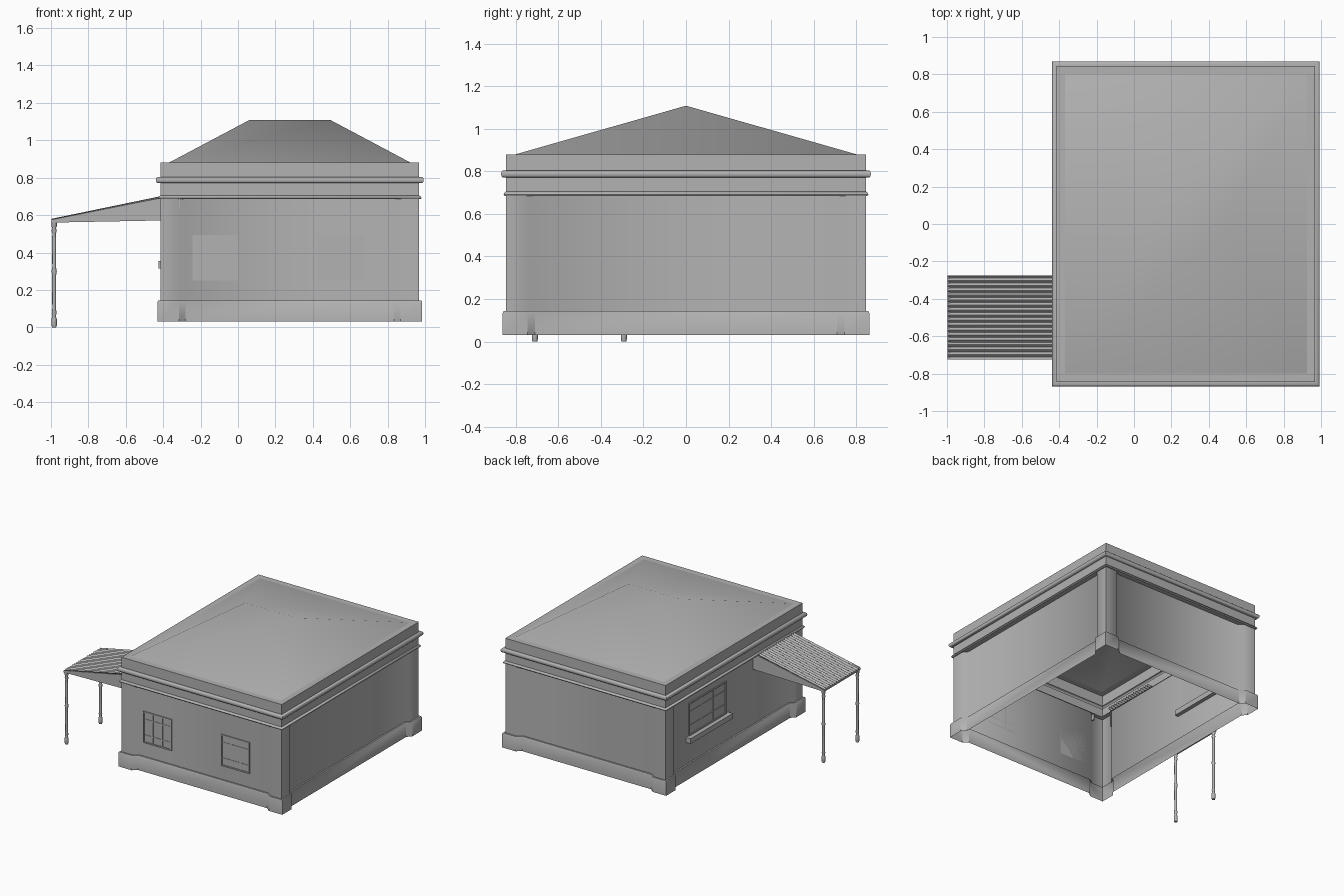
import bpy, bmesh, math

if "Cube" in bpy.data.objects:
    bpy.data.objects.remove(bpy.data.objects["Cube"], do_unlink=True)

grey = bpy.data.materials.new("plain_grey")
GREY = (0.45, 0.45, 0.45, 1)
grey.diffuse_color = GREY
grey.use_nodes = True
grey.node_tree.nodes["Principled BSDF"].inputs["Base Color"].default_value = GREY

CX, HX, HY = 0.277, 0.692, 0.845      # centre and half sizes of the house
RECESS = 0.03                         # wall set back behind the corner posts
WALL_FRONT = -HY + RECESS
WALL_SIDE = CX - HX + RECESS


def finish(name, bm, smooth=None, fix_normals=False):
    if fix_normals:
        bmesh.ops.recalc_face_normals(bm, faces=bm.faces)
    mesh = bpy.data.meshes.new(name)
    bm.to_mesh(mesh)
    bm.free()
    mesh.materials.append(grey)
    obj = bpy.data.objects.new(name, mesh)
    bpy.context.collection.objects.link(obj)
    if smooth:
        bpy.ops.object.select_all(action='DESELECT')
        obj.select_set(True)
        bpy.context.view_layer.objects.active = obj
        bpy.ops.object.shade_smooth_by_angle(angle=math.radians(smooth))
    return obj


def add_box(bm, low, high):
    made = bmesh.ops.create_cube(bm, size=1)["verts"]
    for v in made:
        for i in range(3):
            v.co[i] = (low[i] + high[i]) / 2 + v.co[i] * (high[i] - low[i])


def post_outline(offset):
    """Plan of the walls with a thicker square post at each corner."""
    hx, hy, p, t = HX + offset, HY + offset, 0.1 + offset, 0.035
    pts = []
    for sx, sy in ((1, -1), (1, 1), (-1, 1), (-1, -1)):
        corner = [(hx - p - t, hy - RECESS), (hx - p, hy), (hx, hy),
                  (hx, hy - p), (hx - RECESS, hy - p - t)]
        if sx * sy > 0:
            corner.reverse()
        pts += [(CX + sx * x, sy * y) for x, y in corner]
    return pts


def box_outline(offset):
    hx, hy = HX + offset, HY + offset
    return [(CX + sx * hx, sy * hy) for sx, sy in ((1, -1), (1, 1), (-1, 1), (-1, -1))]


def loft(name, outline, profile, smooth=None):
    """Sweep an (offset, height) profile around a closed plan."""
    bm = bmesh.new()
    rings = [[bm.verts.new((x, y, z)) for x, y in outline(o)] for o, z in profile]
    for a, b in zip(rings, rings[1:]):
        n = len(a)
        for i in range(n):
            j = (i + 1) % n
            bm.faces.new((a[i], a[j], b[j], b[i]))
    return finish(name, bm, smooth)


# Walls and base
loft("walls", post_outline, [(0, 0.13), (0, 0.69)], 50)
loft("base_course", post_outline, [(0.016, 0.03), (0.016, 0.135), (0.012, 0.143), (0, 0.143)], 40)

# Mouldings, frieze and parapet
loft("lower_moulding", box_outline,
     [(-0.035, 0.685), (0.008, 0.685), (0.012, 0.692), (0.008, 0.70), (0, 0.705)], 50)
loft("frieze", box_outline, [(0, 0.70), (0, 0.775)])
loft("cornice", box_outline, [(0, 0.772), (0.016, 0.772), (0.022, 0.778), (0.024, 0.788),
                              (0.022, 0.798), (0.016, 0.803), (0, 0.803)], 50)
loft("parapet", box_outline, [(0, 0.80), (0, 0.88), (-0.045, 0.88)])

# Hipped roof, ridge running along x
bm = bmesh.new()
eaves = [bm.verts.new((x, y, 0.88)) for x, y in box_outline(-0.045)]
ridge_a, ridge_b = bm.verts.new((0.06, 0, 1.108)), bm.verts.new((0.495, 0, 1.108))
bm.faces.new((eaves[0], eaves[1], ridge_b))
bm.faces.new((eaves[1], eaves[2], ridge_a, ridge_b))
bm.faces.new((eaves[2], eaves[3], ridge_a))
bm.faces.new((eaves[3], eaves[0], ridge_b, ridge_a))
finish("hipped_roof", bm, 32)


def window(name, width, low, high, columns, rows, place):
    """Frame, bars and pane in wall space: u along the wall, d outwards."""
    bm = bmesh.new()
    h, f, bar = width / 2, 0.01, 0.004
    add_box(bm, (-h, 0, low), (h, 0.002, high))
    for s in (-1, 1):
        add_box(bm, (s * (h - f / 2) - f / 2, 0, low), (s * (h - f / 2) + f / 2, 0.008, high))
    for z in (low, high - f):
        add_box(bm, (-h, 0, z), (h, 0.008, z + f))
    for c in range(1, columns):
        u = -h + width * c / columns
        add_box(bm, (u - bar, 0, low), (u + bar, 0.006, high))
    for r in rows:
        z = low + (high - low) * r
        add_box(bm, (-h, 0, z - bar), (h, 0.005, z + bar))
    for v in bm.verts:
        v.co = place(*v.co)
    finish(name, bm, fix_normals=True)


# Windows on the front and the awning side
for name, x in (("front_window_right", -0.122), ("front_window_left", 0.55)):
    window(name, 0.245, 0.25, 0.495, 3, (0.25, 0.75),
           lambda u, d, z, x=x: (x + u, WALL_FRONT - d, z))
window("side_window", 0.46, 0.355, 0.61, 3, (0.3, 0.72),
       lambda u, d, z: (WALL_SIDE - d, 0.29 + u, z))
bm = bmesh.new()
add_box(bm, (-0.425, 0.03, 0.315), (WALL_SIDE + 0.03, 0.55, 0.355))
finish("window_sill", bm)

# Small bracket by the front corner
bm = bmesh.new()
add_box(bm, (-0.319, -HY, 0.64), (-0.311, WALL_FRONT, 0.69))
finish("wall_bracket", bm)

# Corrugated awning sheet sloping away from the wall
Y0, Y1, X0, X1 = -0.725, -0.275, -0.998, -0.36
SLOPE, RIBS, STEPS = 0.207, 17, 8
bm = bmesh.new()
rows = []
for x in (X0, X1):
    row = []
    for i in range(RIBS * STEPS + 1):
        wave = 0.007 * math.cos(2 * math.pi * i / STEPS)
        y = Y0 + (Y1 - Y0) * i / (RIBS * STEPS)
        row.append(bm.verts.new((x, y, 0.573 + SLOPE * (x - X0) + wave)))
    rows.append(row)
for i in range(RIBS * STEPS):
    bm.faces.new((rows[0][i], rows[1][i], rows[1][i + 1], rows[0][i + 1]))
finish("awning_sheet", bm, 60, True)

# Awning side panels and the rail above the posts
bm = bmesh.new()
for y in (Y0, Y1):
    corners = [(X0, 0.56), (X0, 0.575), (WALL_SIDE, 0.697), (WALL_SIDE, 0.572)]
    panel = bm.faces.new([bm.verts.new((x, y, z)) for x, z in corners])
    made = bmesh.ops.extrude_face_region(bm, geom=[panel])["geom"]
    for v in made:
        if isinstance(v, bmesh.types.BMVert):
            v.co.y += 0.006 if y == Y0 else -0.006
add_box(bm, (X0, Y0, 0.558), (X0 + 0.03, Y1, 0.57))
finish("awning_frame", bm, fix_normals=True)

# Turned awning posts
TURNING = [(0.011, 0), (0.014, 0.01), (0.014, 0.045), (0.009, 0.06), (0.013, 0.075),
           (0.010, 0.1), (0.011, 0.28), (0.014, 0.3), (0.010, 0.32), (0.011, 0.48),
           (0.009, 0.5), (0.014, 0.515), (0.010, 0.53), (0.014, 0.54), (0.014, 0.562)]
for name, y in (("front_awning_post", -0.71), ("back_awning_post", -0.292)):
    bm = bmesh.new()
    rings = [[bm.verts.new((-0.983 + r * math.cos(k * math.pi / 6),
                            y + r * math.sin(k * math.pi / 6), z)) for k in range(12)]
             for r, z in TURNING]
    for a, b in zip(rings, rings[1:]):
        for k in range(12):
            j = (k + 1) % 12
            bm.faces.new((a[k], a[j], b[j], b[k]))
    bm.faces.new(rings[0][::-1])
    bm.faces.new(rings[-1])
    finish(name, bm, 60)
